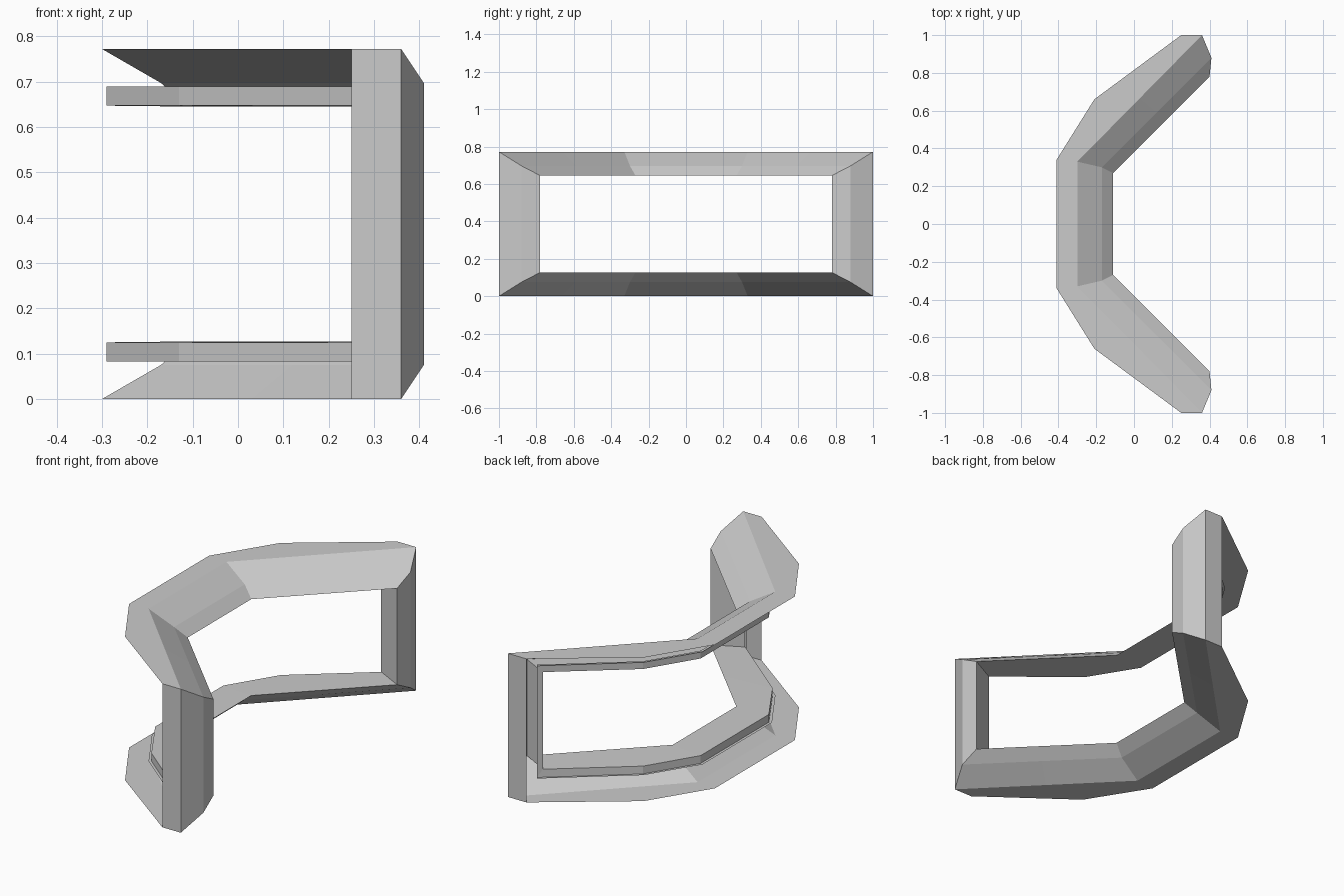
import bpy
import bmesh

cube = bpy.data.objects.get("Cube")
if cube:
    bpy.data.objects.remove(cube, do_unlink=True)

HEIGHT = 0.772

# Grey finish
grey = bpy.data.materials.new("grey")
grey.use_nodes = True
grey.diffuse_color = (0.6, 0.6, 0.6, 1)
bsdf = next(n for n in grey.node_tree.nodes if n.type == 'BSDF_PRINCIPLED')
bsdf.inputs["Base Color"].default_value = grey.diffuse_color

# Loops of the section: post, bulge and corner in plan, then inset in height
outer_edge = [(0.25, 1), (-0.21, 0.66), (-0.41, 0.34), 0]
outer_crease = [(0.36, 1), (0.03, 0.665), (-0.30, 0.33), 0]
chamfer_crease = [(0.41, 0.88), (0.12, 0.59), (-0.17, 0.30), 0.075]
opening_edge = [(0.40, 0.78), (0.145, 0.525), (-0.11, 0.27), 0.127]
lip_edge = [(0.25, 0.86), (-0.13, 0.55), (-0.29, 0.29), 0.125]
lip_root = [(0.27, 0.88), (-0.13, 0.55), (-0.29, 0.29), 0.083]
flange_edge = [(0.262, 0.89), (-0.14, 0.56), (-0.305, 0.295), 0.083]


def ring(bm, loop):
    """Closed loop: along the top rail, then back along the bottom rail."""
    *half, inset = loop
    path = half + [(x, -y) for x, y in reversed(half)]
    top = [bm.verts.new((x, y, HEIGHT - inset)) for x, y in path]
    bottom = [bm.verts.new((x, y, inset)) for x, y in reversed(path)]
    return top + bottom


def build_band(name, loops):
    """Join successive loops with flat quads."""
    bm = bmesh.new()
    rings = [ring(bm, loop) for loop in loops]
    for a, b in zip(rings, rings[1:]):
        for i in range(len(a)):
            j = (i + 1) % len(a)
            bm.faces.new((a[i], b[i], b[j], a[j]))
    bmesh.ops.recalc_face_normals(bm, faces=bm.faces)
    # Outward means up on the top rail
    top = max(bm.faces, key=lambda f: f.calc_center_median().z)
    if top.normal.z < 0:
        bmesh.ops.reverse_faces(bm, faces=bm.faces)
    mesh = bpy.data.meshes.new(name)
    bm.to_mesh(mesh)
    bm.free()
    mesh.materials.append(grey)
    obj = bpy.data.objects.new(name, mesh)
    bpy.context.collection.objects.link(obj)


# Bent window frame, open at the back, with its folded inner lip
build_band("bent_frame", [outer_edge, outer_crease, chamfer_crease, opening_edge,
                          lip_edge, lip_root, flange_edge])
